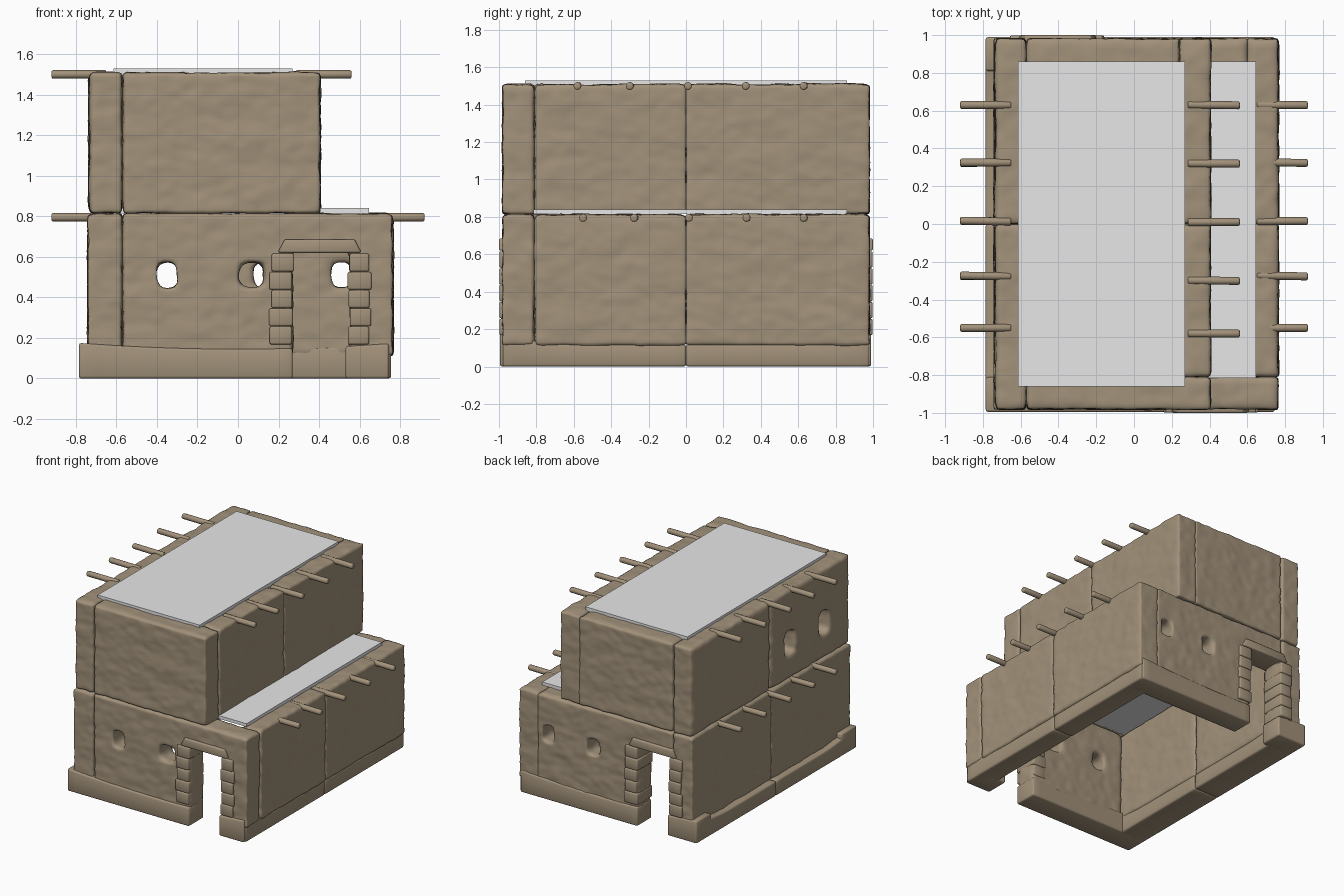
import bpy, bmesh, math, random
from mathutils import Vector, noise

if "Cube" in bpy.data.objects:
    bpy.data.objects.remove(bpy.data.objects["Cube"])

random.seed(4)

def material(name, rgb):
    m = bpy.data.materials.new(name)
    m.diffuse_color = (*rgb, 1)
    m.use_nodes = True
    m.node_tree.nodes["Principled BSDF"].inputs["Base Color"].default_value = m.diffuse_color
    return m

MUD = material("mud brown", (0.36, 0.285, 0.195))
GREY = material("roof grey", (0.8, 0.8, 0.8))

def link(name, mesh, mat):
    mesh.materials.clear()
    mesh.materials.append(mat)
    o = bpy.data.objects.new(name, mesh)
    bpy.context.collection.objects.link(o)
    return o

def smooth(mesh):
    for p in mesh.polygons:
        p.use_smooth = True

def box_mesh(name, lo, hi, bevel=0.0, cuts=0):
    bm = bmesh.new()
    bmesh.ops.create_cube(bm, size=1)
    for v in bm.verts:
        v.co = Vector([a + (b - a) * (c + 0.5) for a, b, c in zip(lo, hi, v.co)])
    if cuts:
        ax = max(range(3), key=lambda i: hi[i] - lo[i])
        es = [e for e in bm.edges if abs(e.verts[0].co[ax] - e.verts[1].co[ax]) > 1e-4]
        bmesh.ops.subdivide_edges(bm, edges=es, cuts=cuts, use_grid_fill=True)
    if bevel:
        es = [e for e in bm.edges if e.calc_face_angle(0) > 0.5]
        bmesh.ops.bevel(bm, geom=es, offset=bevel, segments=2, profile=0.5, affect='EDGES')
    me = bpy.data.meshes.new(name)
    bm.to_mesh(me)
    bm.free()
    return me

def wall(name, lo, hi, holes=()):
    """Rough plastered slab: cut, voxel remeshed, softened and roughened."""
    o = link(name, box_mesh(name, lo, hi), MUD)
    cutters = []
    for a, b in holes:
        c = link("cutter", box_mesh("cutter", a, b), MUD)
        c.hide_render = True
        cutters.append(c)
        m = o.modifiers.new("cut", 'BOOLEAN')
        m.object, m.operation, m.solver = c, 'DIFFERENCE', 'EXACT'
    r = o.modifiers.new("remesh", 'REMESH')
    r.mode, r.voxel_size = 'VOXEL', 0.02
    s = o.modifiers.new("soften", 'SMOOTH')
    s.factor, s.iterations = 0.5, 3
    dg = bpy.context.evaluated_depsgraph_get()
    me = bpy.data.meshes.new_from_object(o.evaluated_get(dg))
    o.modifiers.clear()
    o.data = me
    for c in cutters:
        bpy.data.objects.remove(c)
    me.materials.clear()
    me.materials.append(MUD)
    normals = [v.normal.copy() for v in me.vertices]
    for v, n in zip(me.vertices, normals):
        p = v.co.copy()
        q = Vector((p.x * 6, p.y * 6, p.z * 9))
        v.co = p + n * (0.006 * noise.noise(q) + 0.005 * noise.noise(q * 2.7))
    smooth(me)
    return o

def window(x, z, y, w=0.1, h=0.125):
    return ((x - w / 2, y - 0.3, z - h / 2), (x + w / 2, y + 0.3, z + h / 2))

# lower storey walls
Z0, Z1, Z2 = 0.11, 0.815, 1.51
door_f = ((0.27, -1.3, -0.1), (0.55, -0.6, 0.64))
door_b = ((-0.55, 0.6, -0.1), (-0.27, 1.3, 0.64))
wall("lower_front_wall", (-0.57, -0.98, Z0), (0.76, -0.81, Z1),
     [door_f, window(-0.35, 0.51, -0.9), window(0.065, 0.51, -0.9, 0.12)])
wall("lower_back_wall", (-0.57, 0.81, Z0), (0.6, 0.98, Z1),
     [door_b, window(0.51, 0.51, 0.9), window(0.125, 0.51, 0.9)])
for tag, a, b in (("front", -0.98, 0.0), ("back", 0.0, 0.98)):
    wall("lower_left_wall_" + tag, (-0.74, a, Z0), (-0.57, b, Z1))
    wall("lower_right_wall_" + tag, (0.6, max(a, -0.81), Z0), (0.765, b, Z1))

# upper storey walls, two windows on the left side
wall("upper_front_wall", (-0.57, -0.98, Z1), (0.405, -0.81, Z2))
wall("upper_back_wall", (-0.57, 0.81, Z1), (0.24, 0.98, Z2))
for tag, a, b in (("front", -0.98, 0.0), ("back", 0.0, 0.98)):
    holes = []
    if tag == "front":
        holes = [((-1, y - 0.06, 1.0), (-0.4, y + 0.06, 1.18)) for y in (-0.25, -0.67)]
    wall("upper_left_wall_" + tag, (-0.735, a, Z1), (-0.57, b, Z2), holes)
    wall("upper_right_wall_" + tag, (0.24, max(a, -0.81), Z1), (0.405, b, Z2))

# base course with a sagging top edge
def base(name, lo, hi, top):
    me = box_mesh(name, (*lo, 0), (*hi, 0.15), 0.012, 14)
    for v in me.vertices:
        if v.co.z > 0.07:
            v.co.z += top(v.co) - 0.15
    smooth(me)
    o = link(name, me, MUD)
    me.set_sharp_from_angle(angle=math.radians(50))
    return o

def end_top(c):
    return 0.145 + 0.03 * min(1, (abs(c.x) / 0.78) ** 2)

def side_top(c):
    return 0.118 + 0.055 * max(0, (abs(c.y) - 0.55) / 0.45) ** 2

base("base_front_long", (-0.785, -0.995), (0.27, -0.81), end_top)
base("base_front_short", (0.53, -0.995), (0.745, -0.81), end_top)
base("base_back_long", (-0.27, 0.81), (0.745, 0.99), end_top)
base("base_back_short", (-0.785, 0.81), (-0.53, 0.99), end_top)
for tag, a, b in (("front", -0.98, 0.0), ("back", 0.0, 0.98)):
    base("base_left_" + tag, (-0.785, a), (-0.57, b), side_top)
    base("base_right_" + tag, (0.59, a), (0.755, b), side_top)

# door surrounds: jamb stones and lintel, turned half round for the back door
def surround(tag, s):
    def put(name, lo, hi, taper=0.0):
        me = box_mesh(name, lo, hi, 0.009)
        mid, top = (lo[0] + hi[0]) / 2, (lo[2] + hi[2]) / 2
        for v in me.vertices:
            if v.co.z > top:
                v.co.x -= math.copysign(taper, v.co.x - mid)
            v.co.x *= s
            v.co.y *= s
        smooth(me)
        link(name, me, MUD)
        me.set_sharp_from_angle(angle=math.radians(50))
    for i in range(5):
        z = 0.168 + i * 0.09
        j = [random.uniform(-0.008, 0.008) for _ in range(4)]
        put(f"{tag}_jamb_stone_left_{i}", (0.16 + j[0], -0.998, z), (0.272 + j[1], -0.805, z + 0.088))
        put(f"{tag}_jamb_stone_right_{i}", (0.545 + j[2], -0.998, z), (0.652 + j[3], -0.805, z + 0.088))
    put(tag + "_lintel", (0.2, -1.0, 0.62), (0.605, -0.805, 0.685), 0.025)

surround("front_door", 1)
surround("back_door", -1)

# roof plates
link("upper_roof", box_mesh("upper_roof", (-0.615, -0.86, 1.5), (0.27, 0.86, 1.53)), GREY)
link("lower_roof", box_mesh("lower_roof", (-0.615, -0.815, 0.815), (0.645, 0.86, 0.84)), GREY)

# roof beam ends poking out of both sides
def beam(name, x0, x1, y, z):
    bm = bmesh.new()
    bmesh.ops.create_cone(bm, cap_ends=True, segments=12, radius1=0.021, radius2=0.021, depth=x1 - x0)
    rim = [e for e in bm.edges if e.calc_face_angle(0) > 1]
    bmesh.ops.bevel(bm, geom=rim, offset=0.008, segments=2, profile=0.5, affect='EDGES')
    tilt = random.uniform(-0.02, 0.02)
    for v in bm.verts:
        c = v.co.copy()
        v.co = Vector(((x0 + x1) / 2 + c.z, y + c.x + c.z * tilt, z + c.y))
    bmesh.ops.recalc_face_normals(bm, faces=bm.faces)
    me = bpy.data.meshes.new(name)
    bm.to_mesh(me)
    bm.free()
    smooth(me)
    link(name, me, MUD)

left_y = (-0.55, -0.275, 0.015, 0.325, 0.63)
right_y = (-0.58, -0.3, 0.01, 0.32, 0.63)
for i in range(5):
    beam(f"upper_left_beam_{i}", -0.92, -0.65, left_y[i], 1.5)
    beam(f"upper_right_beam_{i}", 0.285, 0.56, right_y[i], 1.5)
    beam(f"lower_left_beam_{i}", -0.92, -0.65, left_y[i], 0.795)
    beam(f"lower_right_beam_{i}", 0.65, 0.92, left_y[i], 0.795)
